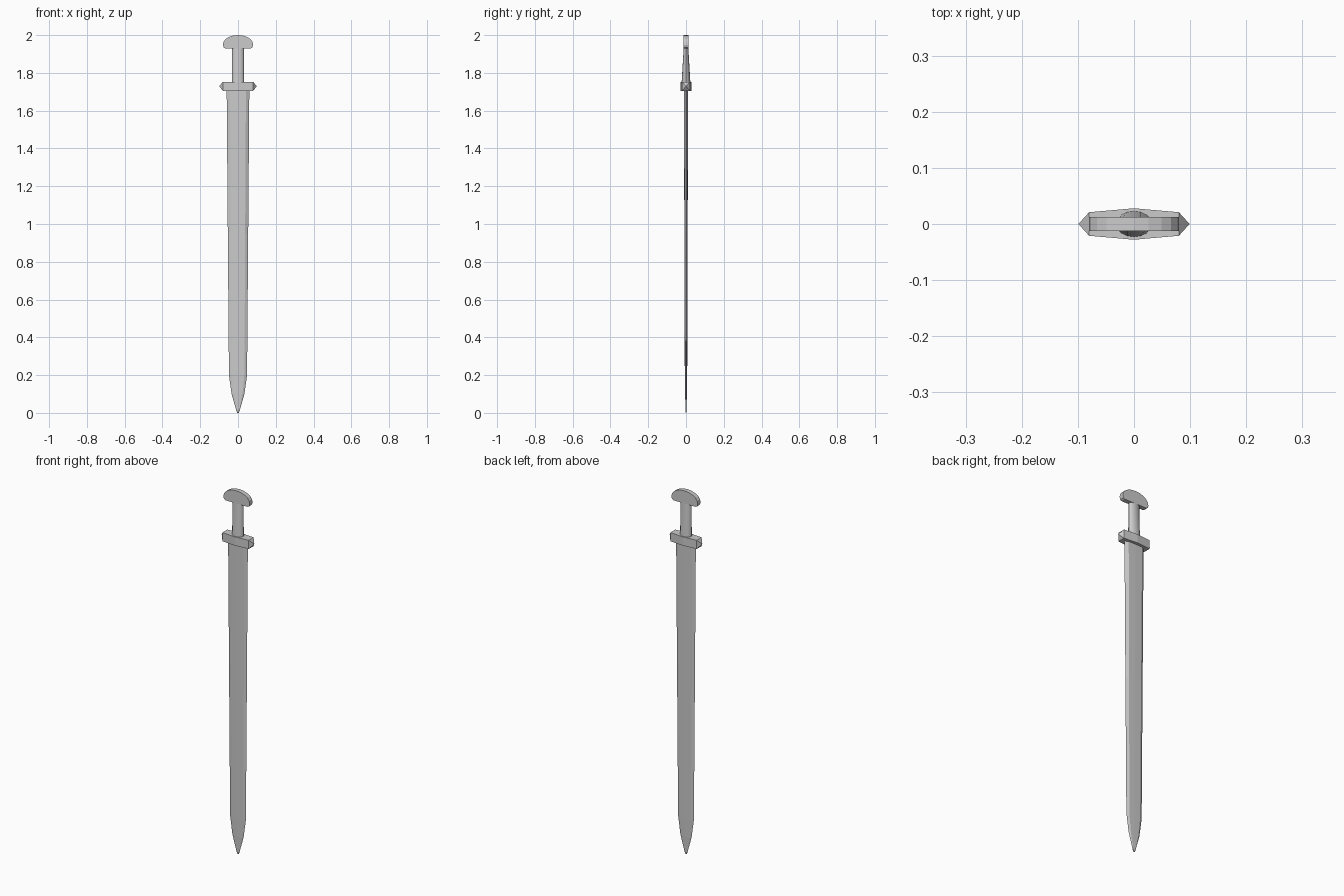
import bpy, bmesh, math
from mathutils import Vector

if "Cube" in bpy.data.objects:
    bpy.data.objects.remove(bpy.data.objects["Cube"])


def make_object(name, bm):
    bmesh.ops.recalc_face_normals(bm, faces=bm.faces)
    mesh = bpy.data.meshes.new(name)
    bm.to_mesh(mesh)
    bm.free()
    obj = bpy.data.objects.new(name, mesh)
    bpy.context.collection.objects.link(obj)
    return obj


def loft(name, rings):
    """Skin matching rings of points and cap both ends."""
    bm = bmesh.new()
    loops = [[bm.verts.new(p) for p in ring] for ring in rings]
    n = len(loops[0])
    for a, b in zip(loops, loops[1:]):
        for i in range(n):
            j = (i + 1) % n
            bm.faces.new((a[i], a[j], b[j], b[i]))
    bm.faces.new(loops[0])
    bm.faces.new(loops[-1])
    return make_object(name, bm)


# Blade: flat middle with bevelled edges, (z, half width, half thickness)
def blade_ring(z, w, t):
    half = [(w, 0), (0.7 * w, t), (0, t * 1.08), (-0.7 * w, t)]
    pts = half + [(-x, -y) for x, y in half]
    return [(x, y, z) for x, y in pts]


stations = [(0.0, 0.004, 0.001), (0.012, 0.009, 0.002), (0.1, 0.034, 0.0045),
            (0.2, 0.048, 0.006), (0.95, 0.054, 0.008), (1.715, 0.06, 0.0105)]
loft("blade", [blade_ring(*s) for s in stations])

# Guard: faceted bar with a pyramid point at each end
bm = bmesh.new()
outline = [(0.08, 0.021), (0, 0.028), (-0.08, 0.021),
           (-0.08, -0.021), (0, -0.028), (0.08, -0.021)]
low = [bm.verts.new((x, y, 1.705)) for x, y in outline]
high = [bm.verts.new((x, y, 1.753)) for x, y in outline]
bm.faces.new(low)
bm.faces.new(high)
for i in range(6):
    j = (i + 1) % 6
    quad = [low[i], low[j], high[j], high[i]]
    if i in (2, 5):
        tip = bm.verts.new((-0.099 if i == 2 else 0.099, 0, 1.729))
        for k in range(4):
            bm.faces.new((quad[k], quad[(k + 1) % 4], tip))
    else:
        bm.faces.new(quad)
make_object("guard", bm)


# Grip: oval section, thinner towards the pommel
def oval(z, rx, ry, n=16):
    return [(rx * math.cos(2 * math.pi * i / n),
             ry * math.sin(2 * math.pi * i / n), z) for i in range(n)]


grip = loft("grip", [oval(1.75, 0.032, 0.023), oval(1.94, 0.032, 0.012)])

# Pommel: thick plate with a mushroom outline
half = [(0.068, 1.93), (0.076, 1.935), (0.08, 1.948), (0.077, 1.964),
        (0.066, 1.979), (0.049, 1.990), (0.026, 1.9975)]
profile = half + [(0, 2.0)] + [(-x, z) for x, z in reversed(half)]
loft("pommel", [[(x, y, z) for x, z in profile] for y in (-0.0125, 0.0125)])

# Smooth the round grip only
bpy.context.view_layer.objects.active = grip
grip.select_set(True)
bpy.ops.object.shade_smooth_by_angle(angle=math.radians(35))
